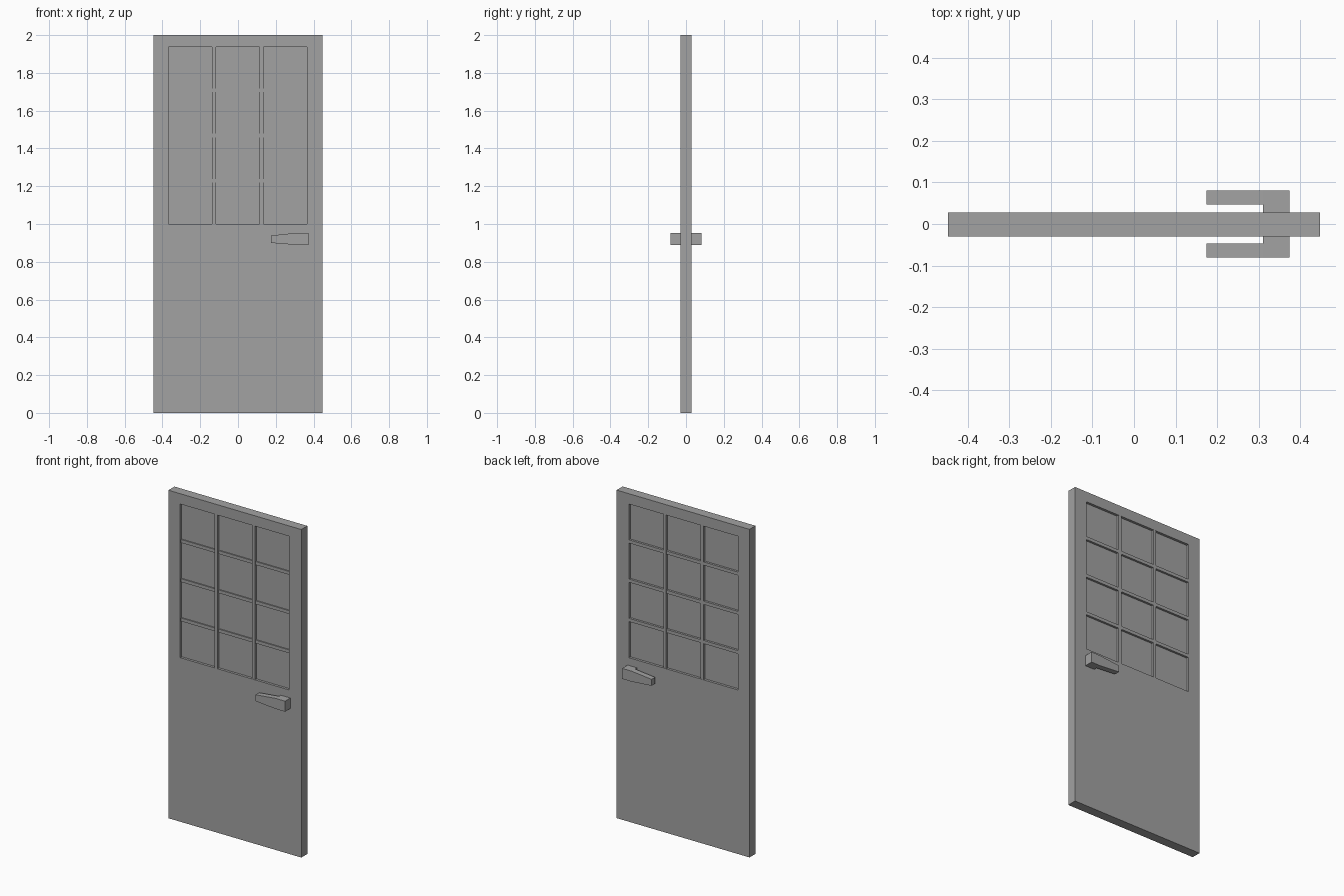
import bpy
import bmesh

if "Cube" in bpy.data.objects:
    bpy.data.objects.remove(bpy.data.objects["Cube"], do_unlink=True)

GREY = (0.36, 0.36, 0.36, 1)
grey = bpy.data.materials.new("plain grey")
grey.use_nodes = True
grey.diffuse_color = GREY
grey.node_tree.nodes["Principled BSDF"].inputs["Base Color"].default_value = GREY


def finish(name, bm):
    bmesh.ops.recalc_face_normals(bm, faces=bm.faces)
    mesh = bpy.data.meshes.new(name)
    bm.to_mesh(mesh)
    bm.free()
    mesh.materials.append(grey)
    obj = bpy.data.objects.new(name, mesh)
    bpy.context.collection.objects.link(obj)
    return obj


def box(name, x, y, z):
    """Box from (low, high) ranges on each axis."""
    bm = bmesh.new()
    bmesh.ops.create_cube(bm, size=1)
    for v in bm.verts:
        for i, (low, high) in enumerate((x, y, z)):
            v.co[i] = high if v.co[i] > 0 else low
    return finish(name, bm)


def prism(name, outline, y):
    """Outline in x and z, extruded along y."""
    bm = bmesh.new()
    face = bm.faces.new([bm.verts.new((x, y[0], z)) for x, z in outline])
    grown = bmesh.ops.extrude_face_region(bm, geom=[face])["geom"]
    for v in grown:
        if isinstance(v, bmesh.types.BMVert):
            v.co.y = y[1]
    return finish(name, bm)


# Door slab with a window opening
FRONT, BACK = -0.03, 0.028
LEFT, RIGHT, LOW, TOP = -0.369, 0.366, 1.0, 1.937
slab = box("door_slab", (-0.448, 0.448), (FRONT, BACK), (0, 2))
cutter = box("window_cutter", (LEFT, RIGHT), (-0.2, 0.2), (LOW, TOP))
cutter.hide_render = True
cut = slab.modifiers.new("window opening", "BOOLEAN")
cut.operation = "DIFFERENCE"
cut.solver = "EXACT"
cut.object = cutter
bpy.context.view_layer.objects.active = slab
bpy.ops.object.modifier_apply(modifier=cut.name)
bpy.data.objects.remove(cutter, do_unlink=True)

# Window pane and glazing bars
box("window_pane", (LEFT, RIGHT), (FRONT + 0.015, BACK - 0.015), (LOW, TOP))
BAR = 0.02
COLUMNS, ROWS = 3, 4
pane_w = (RIGHT - LEFT - BAR * (COLUMNS - 1)) / COLUMNS
pane_h = (TOP - LOW - BAR * (ROWS - 1)) / ROWS
for i in range(1, COLUMNS):
    x = LEFT + i * (pane_w + BAR)
    box(f"upright_bar_{i}", (x - BAR, x), (FRONT + 0.001, BACK - 0.001), (LOW, TOP))
for i in range(1, ROWS):
    z = LOW + i * (pane_h + BAR)
    box(f"cross_bar_{i}", (LEFT, RIGHT), (FRONT + 0.008, BACK - 0.002), (z - BAR, z))

# Tapered lever handle and its stem on both sides
lever = [(0.175, 0.90), (0.31, 0.889), (0.374, 0.889),
         (0.374, 0.953), (0.31, 0.953), (0.175, 0.939)]
stem = lever[1:5]
for side, sign in (("front", -1), ("back", 1)):
    prism(f"{side}_handle_lever", lever, (sign * 0.047, sign * 0.081))
    prism(f"{side}_handle_stem", stem, (sign * 0.02, sign * 0.047))
